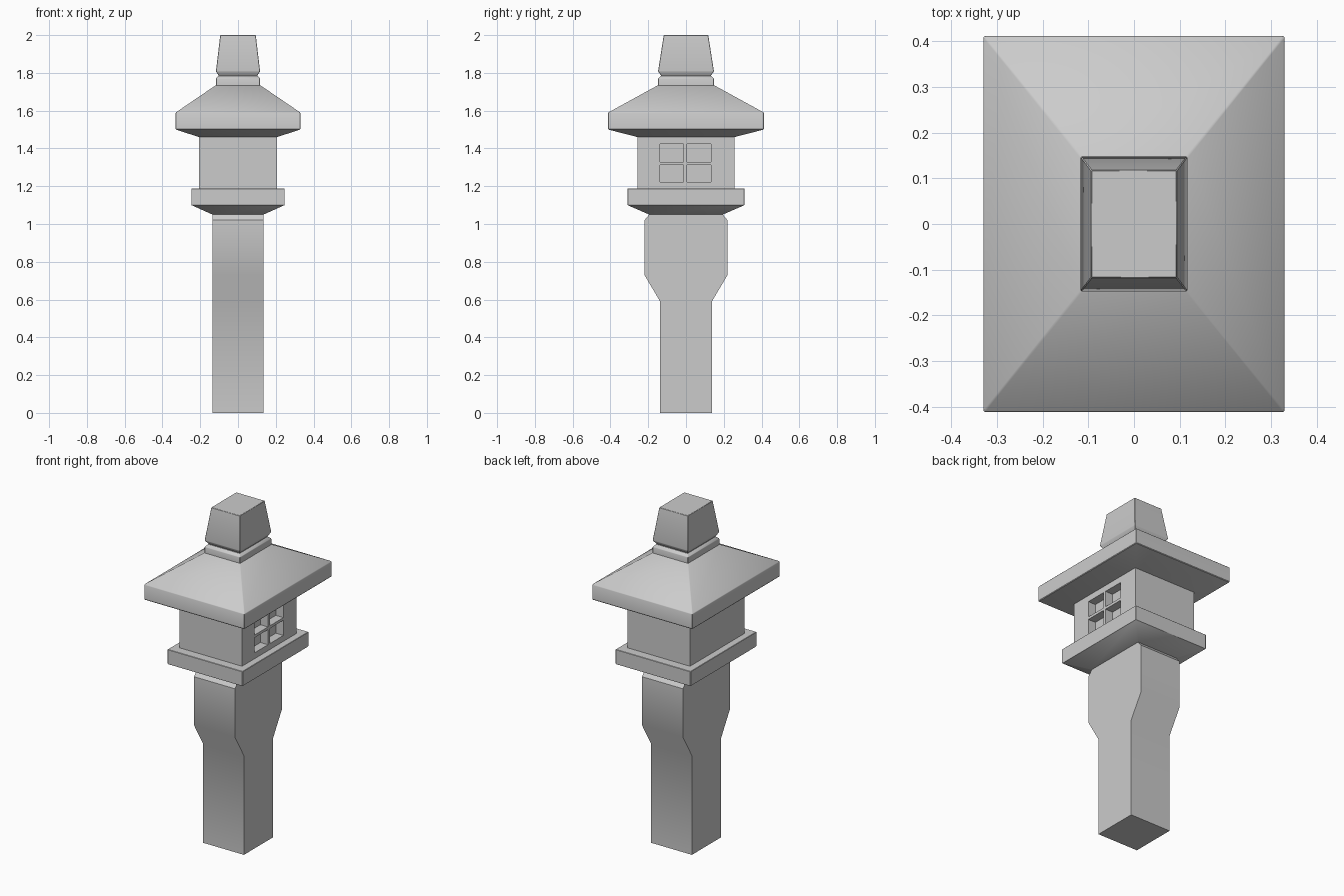
import bpy, bmesh
from math import radians
from mathutils import Matrix, Vector

if "Cube" in bpy.data.objects:
    bpy.data.objects.remove(bpy.data.objects["Cube"])


def finish(name, bm, angle=32):
    bmesh.ops.recalc_face_normals(bm, faces=bm.faces)
    mesh = bpy.data.meshes.new(name)
    bm.to_mesh(mesh)
    bm.free()
    obj = bpy.data.objects.new(name, mesh)
    bpy.context.collection.objects.link(obj)
    bpy.ops.object.select_all(action='DESELECT')
    bpy.context.view_layer.objects.active = obj
    obj.select_set(True)
    bpy.ops.object.shade_smooth_by_angle(angle=radians(angle))
    return obj


def stack(name, levels, bevel=0.0):
    """Loft of centred rectangles, each level is (half x, half y, z)."""
    bm = bmesh.new()
    rings = [[bm.verts.new((sx * hx, sy * hy, z))
              for sx, sy in ((-1, -1), (1, -1), (1, 1), (-1, 1))]
             for hx, hy, z in levels]
    for a, b in zip(rings, rings[1:]):
        for i in range(4):
            j = (i + 1) % 4
            bm.faces.new((a[i], a[j], b[j], b[i]))
    bm.faces.new(rings[0][::-1])
    bm.faces.new(rings[-1])
    bmesh.ops.recalc_face_normals(bm, faces=bm.faces)
    if bevel:
        edges = [e for e in bm.edges if e.calc_face_angle() > 0.5]
        bmesh.ops.bevel(bm, geom=edges, offset=bevel, segments=1,
                        profile=0.5, affect='EDGES')
    return finish(name, bm)


# Post, widening front and back towards the top
post = stack("post", [(0.135, 0.137, 0), (0.135, 0.137, 0.59),
                      (0.135, 0.22, 0.73), (0.135, 0.22, 1.02),
                      (0.135, 0.195, 1.05)])
# Crisp crease at the widest line of the post
sharp = post.data.attributes["sharp_edge"].data
for e in post.data.edges:
    if all(abs(post.data.vertices[v].co.z - 0.73) < 1e-3 for v in e.vertices):
        sharp[e.index].value = True

# Platform under the lamp chamber
stack("platform", [(0.135, 0.195, 1.05), (0.247, 0.31, 1.10),
                   (0.247, 0.31, 1.187)], 0.002)

# Lamp chamber with four window panes cut into its right side
chamber = stack("lamp_chamber", [(0.206, 0.256, 1.18), (0.206, 0.256, 1.465)])
bm = bmesh.new()
depth = 0.05
for y0, y1 in ((-0.138, -0.012), (0.006, 0.133)):
    for z0, z1 in ((1.222, 1.312), (1.328, 1.423)):
        centre = Vector((0.206, (y0 + y1) / 2, (z0 + z1) / 2))
        size = Matrix.Diagonal((2 * depth, y1 - y0, z1 - z0, 1))
        bmesh.ops.create_cube(bm, size=1,
                              matrix=Matrix.Translation(centre) @ size)
cutter = finish("window_cutter", bm)
cut = chamber.modifiers.new("window", 'BOOLEAN')
cut.object = cutter
cut.operation = 'DIFFERENCE'
cut.solver = 'EXACT'
bpy.context.view_layer.objects.active = chamber
bpy.ops.object.modifier_apply(modifier=cut.name)
bpy.data.objects.remove(cutter)
bpy.ops.object.select_all(action='DESELECT')
chamber.select_set(True)
bpy.ops.object.shade_smooth_by_angle(angle=radians(30))

# Hipped roof
stack("roof", [(0.206, 0.256, 1.46), (0.33, 0.412, 1.50),
               (0.33, 0.412, 1.59), (0.117, 0.148, 1.735)], 0.003)

# Collar, pinched neck and tapering finial
stack("finial", [(0.117, 0.148, 1.73), (0.117, 0.148, 1.77),
                 (0.102, 0.131, 1.785), (0.117, 0.148, 1.808),
                 (0.094, 0.118, 2.0)], 0.002)
